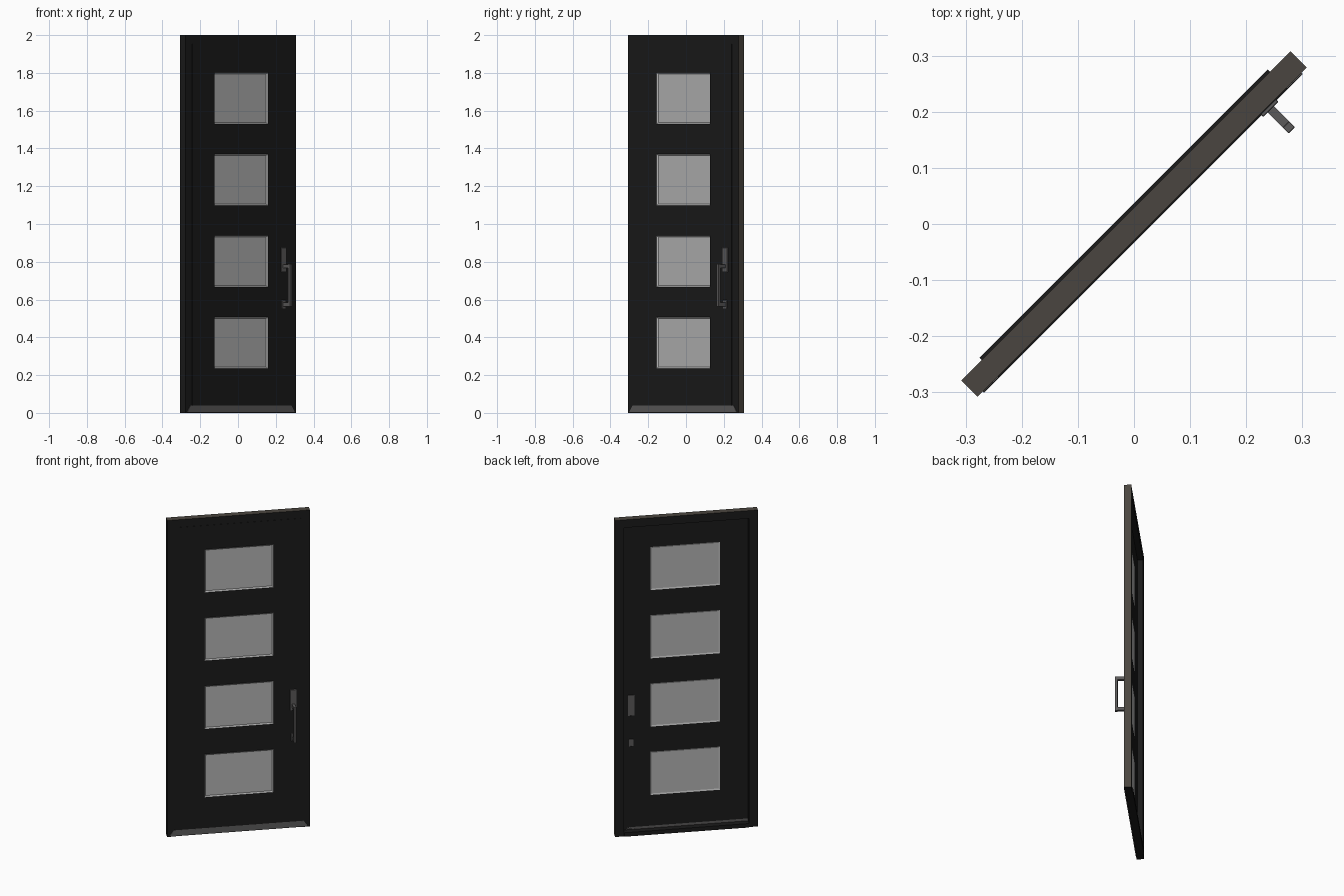
import bpy, bmesh, math
from mathutils import Matrix

if "Cube" in bpy.data.objects:
    bpy.data.objects.remove(bpy.data.objects["Cube"])

TURN = Matrix.Rotation(math.radians(45), 4, 'Z')   # door stands diagonally


def material(name, rgb):
    m = bpy.data.materials.new(name)
    m.diffuse_color = (*rgb, 1)
    m.use_nodes = True
    m.node_tree.nodes["Principled BSDF"].inputs["Base Color"].default_value = m.diffuse_color
    return m


BLACK = material("black_paint", (0.0105, 0.0105, 0.0105))
BROWN = material("brown_edge", (0.068, 0.060, 0.050))
GLASS = material("frosted_glass", (0.46, 0.46, 0.46))
METAL = material("dark_metal", (0.105, 0.102, 0.102))


def finish(name, bm, mats):
    bmesh.ops.transform(bm, matrix=TURN, verts=bm.verts)
    me = bpy.data.meshes.new(name)
    bm.to_mesh(me)
    bm.free()
    for m in mats:
        me.materials.append(m)
    ob = bpy.data.objects.new(name, me)
    bpy.context.collection.objects.link(ob)
    return ob


def add_box(bm, x0, x1, y0, y1, z0, z1):
    mat = Matrix.Translation(((x0 + x1) / 2, (y0 + y1) / 2, (z0 + z1) / 2)) \
        @ Matrix.Diagonal((x1 - x0, y1 - y0, z1 - z0, 1))
    return bmesh.ops.create_cube(bm, size=1, matrix=mat)["verts"]


def box(name, mats, *dims, bevel=0):
    bm = bmesh.new()
    add_box(bm, *dims)
    if bevel:
        bmesh.ops.bevel(bm, geom=bm.edges[:], offset=bevel, segments=1, affect='EDGES')
    return finish(name, bm, mats)


W, T, H = 0.415, 0.0205, 2.0     # half width, half thickness, height
IN = 0.363                       # inner half width of the frame

# Frame: two jambs and a head, brown on the outer top and handle-side edges
bm = bmesh.new()
add_box(bm, -W, -IN, -T, T, 0, H)
add_box(bm, IN, W, -T, T, 0, H)
add_box(bm, -IN, IN, -T, T, 1.95, H)
bm.normal_update()
for f in bm.faces:
    c = f.calc_center_median()
    if c.z > H - 0.001 or c.x > W - 0.001:
        f.material_index = 1
finish("door_frame", bm, [BLACK, BROWN])

# Threshold with a lip at the back, and the sloped metal sill with mitred ends
box("threshold", [BLACK], -IN, IN, -0.018, 0.026, 0, 0.025)
bm = bmesh.new()
for v in add_box(bm, -0.402, 0.402, -0.0235, -0.012, 0.005, 0.040):
    if v.co.z > 0.02:
        v.co.x *= 0.377 / 0.402
        if v.co.y < -0.015:
            v.co.y = -0.0225
finish("sill", bm, [METAL])

# Door leaf: thin slab set at the front of the frame, four panes on both sides
xs = [-0.364, -0.199, 0.203, 0.364]
zs = [0.022]
for i in range(4):
    z = 0.234 + i * 0.4315
    zs += [z, z + 0.273]
zs.append(1.952)
bm = bmesh.new()
front, back = [], []
for y, flip, panes in ((-0.0222, False, front), (-0.012, True, back)):
    g = [[bm.verts.new((x, y, z)) for x in xs] for z in zs]
    for r in range(len(zs) - 1):
        for c in range(3):
            loop = [g[r][c], g[r][c + 1], g[r + 1][c + 1], g[r + 1][c]]
            f = bm.faces.new(loop[::-1] if flip else loop)
            if c == 1 and r % 2:
                panes.append(f)
bmesh.ops.bridge_loops(bm, edges=[e for e in bm.edges if e.is_boundary])
bm.normal_update()
for panes, depth in ((front, -0.006), (back, -0.003)):
    rims = bmesh.ops.inset_individual(bm, faces=panes, thickness=0.011, depth=depth)["faces"]
    for f in panes + rims:
        f.material_index = 1
finish("door_leaf", bm, [BLACK, GLASS])

# Handle: mounting plates through the leaf, two arms and a grip bar
HX = 0.317
box("lock_plate", [METAL], HX - 0.019, HX + 0.019, -0.028, -0.008, 0.745, 0.875, bevel=0.001)
box("lower_plate", [METAL], HX - 0.013, HX + 0.013, -0.027, -0.008, 0.552, 0.597, bevel=0.001)
for name, z in (("upper_arm", 0.776), ("lower_arm", 0.574)):
    box(name, [METAL], HX - 0.008, HX + 0.008, -0.07, -0.02, z - 0.010, z + 0.010)
box("grip_bar", [METAL], HX - 0.008, HX + 0.008, -0.081, -0.066, 0.562, 0.788, bevel=0.001)
